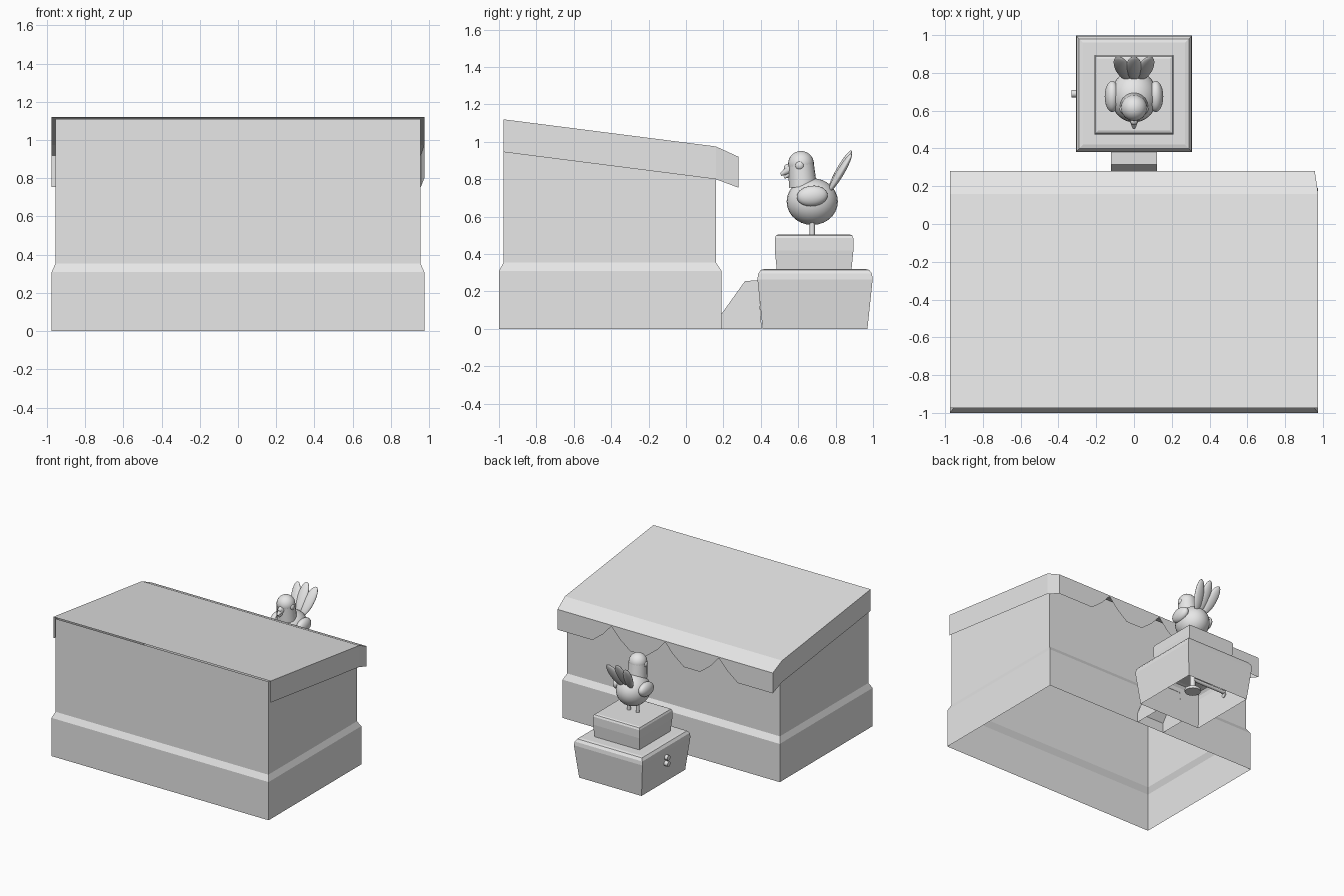
import bpy, math
from mathutils import Vector

cube = bpy.data.objects.get("Cube")
if cube:
    bpy.data.objects.remove(cube)

grey = bpy.data.materials.new("plain_grey")
grey.use_nodes = True
grey.diffuse_color = (0.8, 0.8, 0.8, 1)
grey.node_tree.nodes["Principled BSDF"].inputs["Base Color"].default_value = (0.8, 0.8, 0.8, 1)


def mesh(name, verts, faces):
    me = bpy.data.meshes.new(name)
    me.from_pydata(verts, [], faces)
    me.materials.append(grey)
    ob = bpy.data.objects.new(name, me)
    bpy.context.collection.objects.link(ob)
    return ob


def loft(name, rings, cap=True):
    """Stack rectangles (half width, front y, back y, front z, back z)."""
    verts, faces = [], []
    for w, f, b, zf, zb in rings:
        verts += [(-w, f, zf), (w, f, zf), (w, b, zb), (-w, b, zb)]
    for r in range(len(rings) - 1):
        for i in range(4):
            j = (i + 1) % 4
            faces.append((4 * r + i, 4 * r + j, 4 * r + 4 + j, 4 * r + 4 + i))
    if cap:
        n = len(verts)
        faces.append((n - 4, n - 3, n - 2, n - 1))
    return mesh(name, verts, faces)


def finish(name, angle=180):
    ob = bpy.context.object
    ob.name = name
    ob.data.materials.append(grey)
    bpy.ops.object.shade_smooth_by_angle(angle=math.radians(angle))
    return ob


def ball(name, pos, size, rot=(0, 0, 0)):
    bpy.ops.mesh.primitive_uv_sphere_add(segments=24, ring_count=14, location=pos, rotation=rot)
    bpy.context.object.scale = size
    return finish(name)


def rod(name, a, b, r1, r2=None):
    a, b = Vector(a), Vector(b)
    d = b - a
    bpy.ops.mesh.primitive_cone_add(
        vertices=20, radius1=r1, radius2=r1 if r2 is None else r2, depth=d.length,
        location=(a + b) / 2, rotation=d.to_track_quat('Z', 'Y').to_euler())
    return finish(name, 40)


# Counter body: open-bottomed shell with a stepped base
loft("counter_body", [
    (0.975, -1.0, 0.19, 0, 0),
    (0.975, -1.0, 0.19, 0.31, 0.31),
    (0.955, -0.975, 0.16, 0.355, 0.355),
    (0.955, -0.975, 0.16, 1.11, 0.965)], cap=False)

# Sloping roof with a turned-down back lip
profile = [(-0.975, 1.12), (0.16, 0.975), (0.28, 0.92)]
lower = [(-0.975, 0.945), (0.16, 0.80), (0.28, 0.755)]
W = 0.975


def edge_x(side, i):
    return 0.957 if side > 0 and i == 2 else side * W


mesh("roof", [(edge_x(s, i), y, z) for i, (y, z) in enumerate(profile) for s in (-1, 1)],
     [(0, 1, 3, 2), (2, 3, 5, 4)])

# Hanging side panels
for side, name in ((-1, "right_valance"), (1, "left_valance")):
    verts = []
    for i in range(3):
        verts += [(edge_x(side, i), *profile[i]), (edge_x(side, i), *lower[i])]
    mesh(name, verts, [(0, 1, 3, 2), (2, 3, 5, 4)])

# Scalloped back valance, four tabs
tab = [(0, 0.008), (0.15, 0.09), (0.35, 0.165), (0.65, 0.165), (0.85, 0.09)]
drops = [(k + t, d) for k in range(4) for t, d in tab] + [(4, 0.165)]
drops = [(t, 0.165 if t < 0.5 or t > 3.5 else d) for t, d in drops]
verts = []
for t, d in drops:
    x = -W + t / 4 * (W + 0.957)
    verts += [(x, 0.28, 0.92), (x, 0.28, 0.92 - d)]
mesh("back_valance", verts,
     [(2 * i, 2 * i + 1, 2 * i + 3, 2 * i + 2) for i in range(len(drops) - 1)])


# Two-tier pedestal, hollow underneath
def tier(name, cy, levels):
    return loft(name, [(h, cy - h, cy + h, z, z) for h, z in levels])


tier("pedestal_base", 0.69, [(0.28, 0), (0.308, 0.265), (0.304, 0.295), (0.29, 0.315), (0.27, 0.32)])
tier("pedestal_top", 0.685, [(0.2, 0.32), (0.21, 0.42), (0.21, 0.485), (0.203, 0.5), (0.19, 0.505)])

# Sloped link between counter and pedestal
link = [(0.19, 0), (0.19, 0.08), (0.315, 0.255), (0.385, 0.26), (0.405, 0)]
mesh("link_box", [(s * 0.123, y, z) for s in (-1, 1) for y, z in link],
     [(0, 1, 2, 3, 4), (9, 8, 7, 6, 5)] + [(i, i + 5, i + 6, i + 1) for i in range(3)])

# Hidden drive inside the pedestal and its side knobs
rod("drive_rod", (0, 0.68, 0.1), (0, 0.68, 0.32), 0.02)
rod("drive_disc", (0, 0.68, 0.09), (0, 0.68, 0.11), 0.06)
rod("drive_axle", (-0.3, 0.69, 0.19), (0, 0.69, 0.19), 0.014)
for z in (0.165, 0.215):
    rod("side_knob", (-0.29, 0.69, z), (-0.33, 0.69, z), 0.02)

# Bird body, neck and head
ball("bird_body", (0, 0.675, 0.68), (0.125, 0.137, 0.125))
rod("bird_neck", (0, 0.625, 0.76), (0, 0.615, 0.885), 0.075, 0.068)
ball("bird_head", (0, 0.615, 0.882), (0.069, 0.069, 0.069))

# Beak
rod("beak_upper", (0, 0.56, 0.855), (0, 0.507, 0.825), 0.028, 0.008)
ball("beak_cere", (0, 0.545, 0.86), (0.02, 0.022, 0.022))
rod("beak_lower", (0, 0.56, 0.83), (0, 0.525, 0.808), 0.018, 0.006)

# Paired eyes, wings and legs
for s, side in ((1, "left"), (-1, "right")):
    ball(side + "_eye", (s * 0.06, 0.608, 0.873), (0.016, 0.023, 0.023))
    ball(side + "_wing", (s * 0.115, 0.675, 0.71), (0.04, 0.083, 0.055), (0.1, 0, 0))
    rod(side + "_leg", (s * 0.04, 0.675, 0.5), (s * 0.04, 0.675, 0.6), 0.014)

# Three fanned tail feathers
for k, name in ((-1, "right"), (0, "middle"), (1, "left")):
    ball(name + "_tail_feather", (k * 0.06, 0.825, 0.85 - 0.015 * abs(k)), (0.042, 0.02, 0.12),
         (math.radians(-30), math.radians(14 * k), 0))
